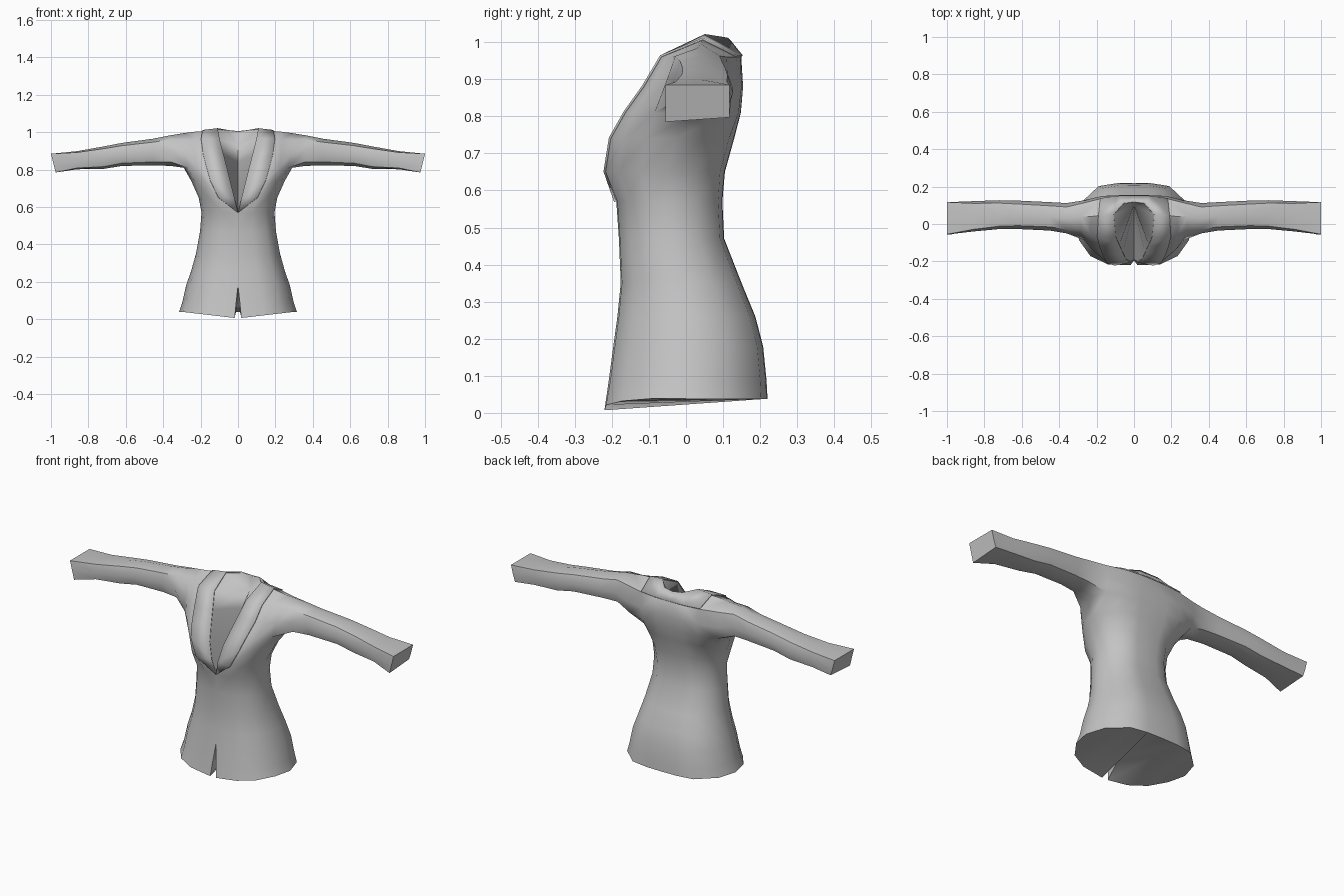
import bpy, bmesh, math

if "Cube" in bpy.data.objects:
    bpy.data.objects.remove(bpy.data.objects["Cube"])

cloth = bpy.data.materials.new("grey cloth")
cloth.diffuse_color = (0.55, 0.55, 0.55, 1)
cloth.use_nodes = True
cloth.node_tree.nodes["Principled BSDF"].inputs["Base Color"].default_value = cloth.diffuse_color

bm = bmesh.new()
lapel_layer = bm.faces.layers.int.new("lapel")


def V(x, y, z):
    return bm.verts.new((x, y, z))


def F(*verts, lapel=0):
    f = bm.faces.new(verts)
    f[lapel_layer] = lapel


# Torso half rings, hem to chest: z, half width, front y, back y, x of columns 0 and 1
ROWS = [
    (0.00, .315, -.220, .220, .018, .140),
    (0.09, .298, -.208, .217, .010, .130),
    (0.18, .278, -.196, .208, 0, .115),
    (0.26, .250, -.185, .187, 0, .100),
    (0.35, .225, -.176, .150, 0, .085),
    (0.47, .203, -.181, .103, 0, .075),
    (0.57, .195, -.188, .098, 0, .075),
    (0.65, .210, -.220, .105, .020, .105),
    (0.74, .250, -.206, .130, .043, .148),
]
# Cross-section shape of columns 2..8 (side 4, back centre 8)
SHAPE = [(.74, -.78), (.93, -.40), (1, .05), (.9, .52), (.6, .92), (.3, .99), (0, 1)]
rings = []
for k, (z, hw, yf, yb, x0, x1) in enumerate(ROWS):
    mid, half = (yf + yb) / 2, (yb - yf) / 2
    centre = .88 if z in (.65, .74) else 1
    pts = [(x0, mid - half * centre), (x1, mid - half * .98)]
    pts += [(hw * u, mid + half * v) for u, v in SHAPE]
    hem = lambda x, y: .005 + (.035 * min(1, x / .3) if y < 0 else .033)
    rings.append([V(x, y, hem(x, y) if k == 0 else z) for x, y in pts])

# Armpit ring, then front and back panels above it
armpit = [V(x, y, .81) for x, y in [(.060, -.150), (.168, -.163), (.220, -.140), (.270, -.085),
          (.290, .03), (.270, .110), (.170, .142), (.080, .147), (0, .148)]]
rings.append(armpit)


def panel(pts, z):
    return [V(x, y, z) for x, y in pts]


front = [armpit[:4],
         panel([(.078, -.110), (.186, -.113), (.230, -.095), (.280, -.060)], .88),
         panel([(.098, -.066), (.197, -.066), (.235, -.055), (.285, -.035)], .96)]
back = [armpit[5:],
        panel([(.275, .125), (.17, .150), (.08, .154), (0, .154)], .88),
        panel([(.280, .110), (.18, .135), (.09, .147), (0, .149)], .96)]
s0, s1, s2, s3 = (V(*p) for p in [(.108, .05, 1.016), (.19, .045, 1.006),
                                  (.23, .04, 1.003), (.285, .04, .996)])
n7, n8 = V(.055, .108, 1.008), V(0, .115, 1.002)

for k in range(len(rings) - 1):
    a, b = rings[k], rings[k + 1]
    for i in range(8):
        if i == 0 and k == 6:          # point of the neckline
            F(a[0], a[1], b[1])
            F(a[0], b[1], b[0], lapel=1)
        else:
            F(a[i], a[i + 1], b[i + 1], b[i], lapel=int(i == 0 and k > 6))
for strips, has_lapel in ((front, True), (back, False)):
    for a, b in zip(strips, strips[1:]):
        for i in range(3):
            F(a[i], a[i + 1], b[i + 1], b[i], lapel=int(has_lapel and i == 0))

# Shoulders and collar
f, b = front[-1], back[-1]
F(f[0], f[1], s1, s0, lapel=1)
F(f[1], f[2], s2, s1)
F(f[2], f[3], s3, s2)
F(s3, b[0], b[1], s2)
F(s2, b[1], s1)
F(s1, b[1], b[2], s0, lapel=1)
F(s0, b[2], n7, lapel=1)
F(n7, b[2], b[3], n8, lapel=1)

# Inside of the neckline
rim = [rings[6][0], rings[7][0], rings[8][0], armpit[0], front[1][0], front[2][0]]
deep = [rim[0]] + [V(0, y, z) for y, z in
                   [(-.13, .61), (-.05, .67), (.03, .75), (.08, .84), (.10, .93)]]
F(rim[0], rim[1], deep[1])
for i in range(1, 5):
    F(rim[i], rim[i + 1], deep[i + 1], deep[i])
F(rim[5], s0, deep[5])
F(s0, n7, deep[5])
F(n7, n8, deep[5])

# Underside and the slit at the front hem
h = rings[0]
slit = V(0, -.10, .09)
F(h[0], rings[1][0], rings[2][0], slit)
F(h[0], h[1], h[7], slit)
F(slit, h[7], h[8])
F(h[1], h[2], h[6], h[7])
F(h[2], h[3], h[5], h[6])
F(h[3], h[4], h[5])

# Sleeve: x, bottom z, top z, front y, back y, squareness of corners
STATIONS = [(.36, .820, .984, -.050, .112, .74), (.45, .823, .966, -.035, .117, .74),
            (.62, .820, .943, -.027, .125, .76), (.72, .804, .924, -.027, .127, .80),
            (.86, .802, .899, -.040, .122, .86), (1.0, .785, .885, -.055, .117, 1)]
LOOP = [(0, -1), (-1, -1), (-1, 0), (-1, 1), (0, 1), (1, 1), (1, 0), (1, -1)]
prev = [armpit[4], armpit[3], front[1][3], front[2][3], s3, back[2][0], back[1][0], armpit[5]]
for x, zb, zt, yf, yb, sq in STATIONS:
    ring = []
    for u, v in LOOP:
        c = sq if u and v else 1
        slant = .025 * (1 - v) / 2 if x == 1 else 0
        lift = .012 * (u + 1) / 2 if x == 1 and v < 0 else 0
        ring.append(V(x - slant, (yf + yb) / 2 + u * c * (yb - yf) / 2,
                      (zb + zt) / 2 + v * c * (zt - zb) / 2 + lift))
    for i in range(8):
        j = (i + 1) % 8
        F(prev[i], prev[j], ring[j], ring[i])
    prev = ring
F(*prev)

# Mirror the half garment across the centre
bmesh.ops.mirror(bm, geom=bm.verts[:] + bm.edges[:] + bm.faces[:], axis='X', merge_dist=.0003)
bmesh.ops.remove_doubles(bm, verts=bm.verts[:], dist=.0003)
bmesh.ops.recalc_face_normals(bm, faces=bm.faces[:])


def finish(mesh_bm, name, angle):
    me = bpy.data.meshes.new(name)
    mesh_bm.to_mesh(me)
    me.materials.append(cloth)
    ob = bpy.data.objects.new(name, me)
    bpy.context.collection.objects.link(ob)
    bpy.ops.object.select_all(action='DESELECT')
    ob.select_set(True)
    bpy.context.view_layer.objects.active = ob
    bpy.ops.object.shade_smooth_by_angle(angle=math.radians(angle))
    return ob


finish(bm, "jacket_body", 50)

# Raised lapel and collar band laid over the body
band = bm.copy()
layer = band.faces.layers.int["lapel"]
bmesh.ops.delete(band, geom=[q for q in band.faces if not q[layer]], context='FACES')
lapel = finish(band, "lapel_collar", 40)
solid = lapel.modifiers.new("thickness", 'SOLIDIFY')
solid.thickness = .006
solid.offset = 1
band.free()
bm.free()
